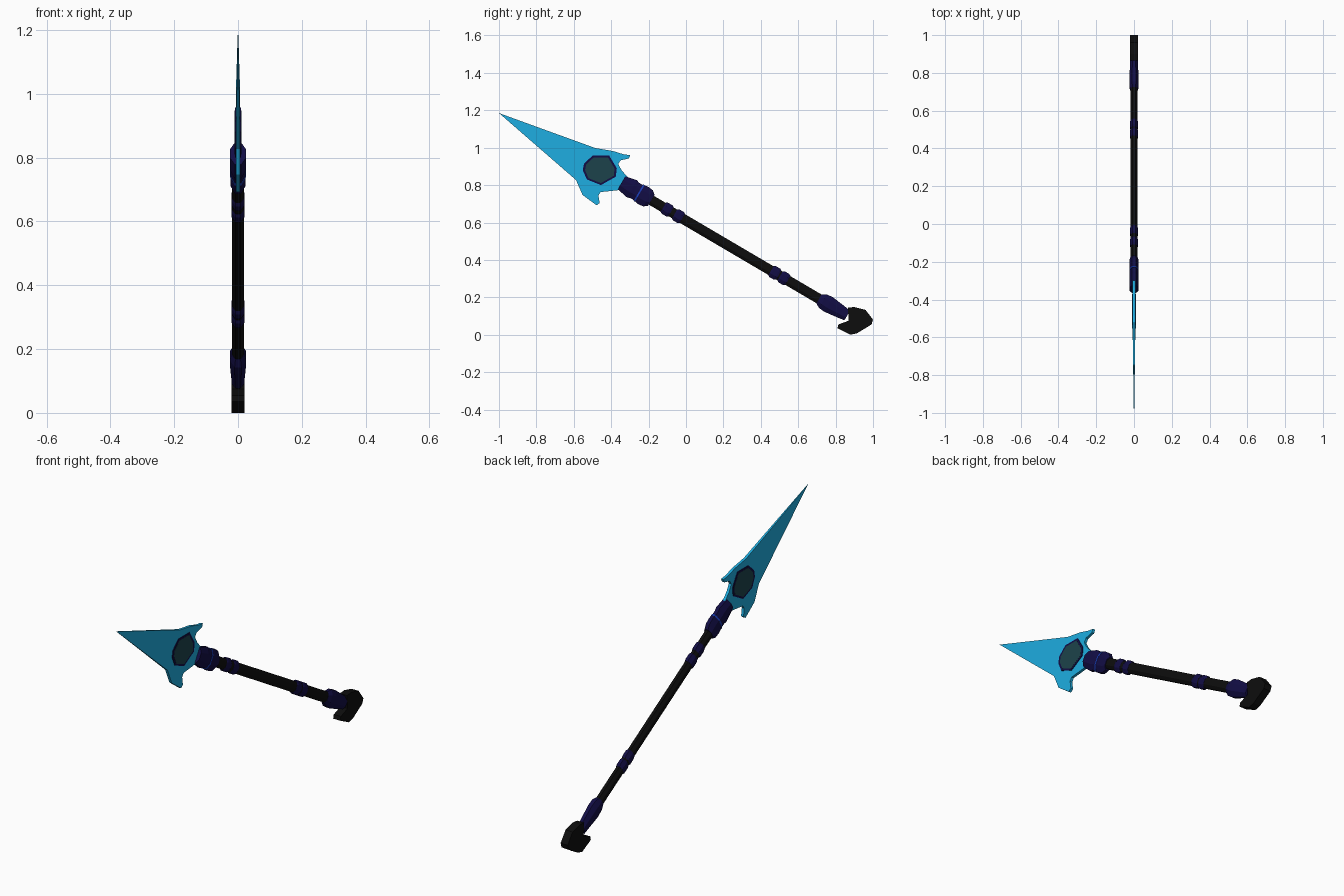
import bpy, bmesh, math
from mathutils import Vector

if "Cube" in bpy.data.objects:
    bpy.data.objects.remove(bpy.data.objects["Cube"])

ANG = math.atan2(0.507, 0.862)
D = Vector((0, -math.cos(ANG), math.sin(ANG)))   # along the shaft, toward the tip
N = Vector((0, math.sin(ANG), math.cos(ANG)))    # across the shaft, in the blade plane
X = Vector((1, 0, 0))
O = Vector((0, 0, 0.61))


def material(name, rgb):
    m = bpy.data.materials.new(name)
    m.diffuse_color = (*rgb, 1)
    m.use_nodes = True
    m.node_tree.nodes["Principled BSDF"].inputs["Base Color"].default_value = m.diffuse_color
    return m


BLACK = material("black", (0.004, 0.004, 0.004))
NAVY = material("navy", (0.006, 0.004, 0.06))
BLUE = material("blue", (0.01, 0.05, 0.5))
CYAN = material("cyan", (0.013, 0.42, 0.75))
TEAL = material("teal", (0.012, 0.055, 0.07))


def finish(name, bm, mat):
    bmesh.ops.recalc_face_normals(bm, faces=bm.faces[:])
    me = bpy.data.meshes.new(name)
    bm.to_mesh(me)
    bm.free()
    me.materials.append(mat)
    ob = bpy.data.objects.new(name, me)
    bpy.context.collection.objects.link(ob)
    return ob


def sleeve(name, profile, mat, sides=8):
    """Faceted tube; profile rows are (position, half depth, half width in x)."""
    bm = bmesh.new()
    k = 1 / math.cos(math.pi / sides)
    rings = []
    for s, rt, rx in profile:
        angles = [(i + 0.5) * 2 * math.pi / sides for i in range(sides)]
        rings.append([bm.verts.new(O + D * s + N * (rt * k * math.sin(a)) + X * (rx * k * math.cos(a)))
                      for a in angles])
    for a, b in zip(rings, rings[1:]):
        for i in range(sides):
            j = (i + 1) % sides
            bm.faces.new((a[i], a[j], b[j], b[i]))
    bm.faces.new(rings[0])
    bm.faces.new(rings[-1])
    return finish(name, bm, mat)


def plate(name, pts, half, mat, tip=None):
    """Flat outline in y,z with thickness in x; the first point may be thinned to a tip."""
    bm = bmesh.new()
    n = len(pts)
    layers = []
    for sign in (1, -1):
        v = [bm.verts.new((sign * (tip if tip and i == 0 else half), y, z))
             for i, (y, z) in enumerate(pts)]
        layers.append(v)
        if tip:
            bm.faces.new((v[0], v[1], v[-1]))
            bm.faces.new(v[1:])
        else:
            bm.faces.new(v)
    a, b = layers
    for i in range(n):
        j = (i + 1) % n
        bm.faces.new((a[i], a[j], b[j], b[i]))
    return finish(name, bm, mat)


# Shaft
sleeve("shaft", [(-0.98, 0.027, 0.0185), (0.27, 0.027, 0.0185)], BLACK)

# Paired grip rings
for i, s in enumerate((0.117, 0.047, -0.551, -0.607)):
    sleeve(f"grip_ring_{i + 1}", [(s - 0.024, 0.028, 0.0188), (s - 0.014, 0.034, 0.0205),
                                  (s + 0.014, 0.034, 0.0205), (s + 0.024, 0.028, 0.0188)], NAVY)

# Head socket with bright band
sleeve("head_socket", [(0.215, 0.034, 0.021), (0.235, 0.05, 0.0235), (0.268, 0.054, 0.0235),
                       (0.297, 0.047, 0.0235), (0.318, 0.047, 0.0235), (0.335, 0.053, 0.0245),
                       (0.40, 0.04, 0.0245)], NAVY)
sleeve("socket_band", [(0.287, 0.0515, 0.0243), (0.295, 0.0515, 0.0243)], BLUE)

# Tail socket
sleeve("tail_socket", [(-1.0, 0.03, 0.0205), (-0.965, 0.035, 0.021), (-0.885, 0.045, 0.025),
                       (-0.85, 0.042, 0.025), (-0.825, 0.028, 0.0195)], NAVY)

# Hooked butt
plate("butt_hook", [(0.865, 0.145), (0.90, 0.148), (0.96, 0.133), (1.0, 0.08), (0.992, 0.055),
                    (0.915, 0.008), (0.88, 0.0), (0.81, 0.035), (0.815, 0.055), (0.87, 0.075)],
      0.0203, BLACK)

# Blade with barbs and neck
plate("blade", [(-1.0, 1.185), (-0.485, 0.998), (-0.39, 0.982), (-0.335, 0.965), (-0.298, 0.96),
                (-0.305, 0.943), (-0.35, 0.932), (-0.362, 0.913), (-0.345, 0.88), (-0.31, 0.84),
                (-0.345, 0.775), (-0.405, 0.768), (-0.457, 0.763), (-0.468, 0.745), (-0.462, 0.704),
                (-0.478, 0.692), (-0.553, 0.747), (-0.588, 0.827)], 0.007, CYAN, tip=0.001)

# Inset gem with dark frame
gem = [(-0.545, 0.915), (-0.50, 0.957), (-0.41, 0.957), (-0.37, 0.89),
       (-0.375, 0.845), (-0.455, 0.80), (-0.53, 0.83), (-0.552, 0.88)]
plate("gem_frame", gem, 0.0098, NAVY)
plate("gem", [(-0.46 + (y + 0.46) * 0.87, 0.88 + (z - 0.88) * 0.87) for y, z in gem], 0.0104, TEAL)
